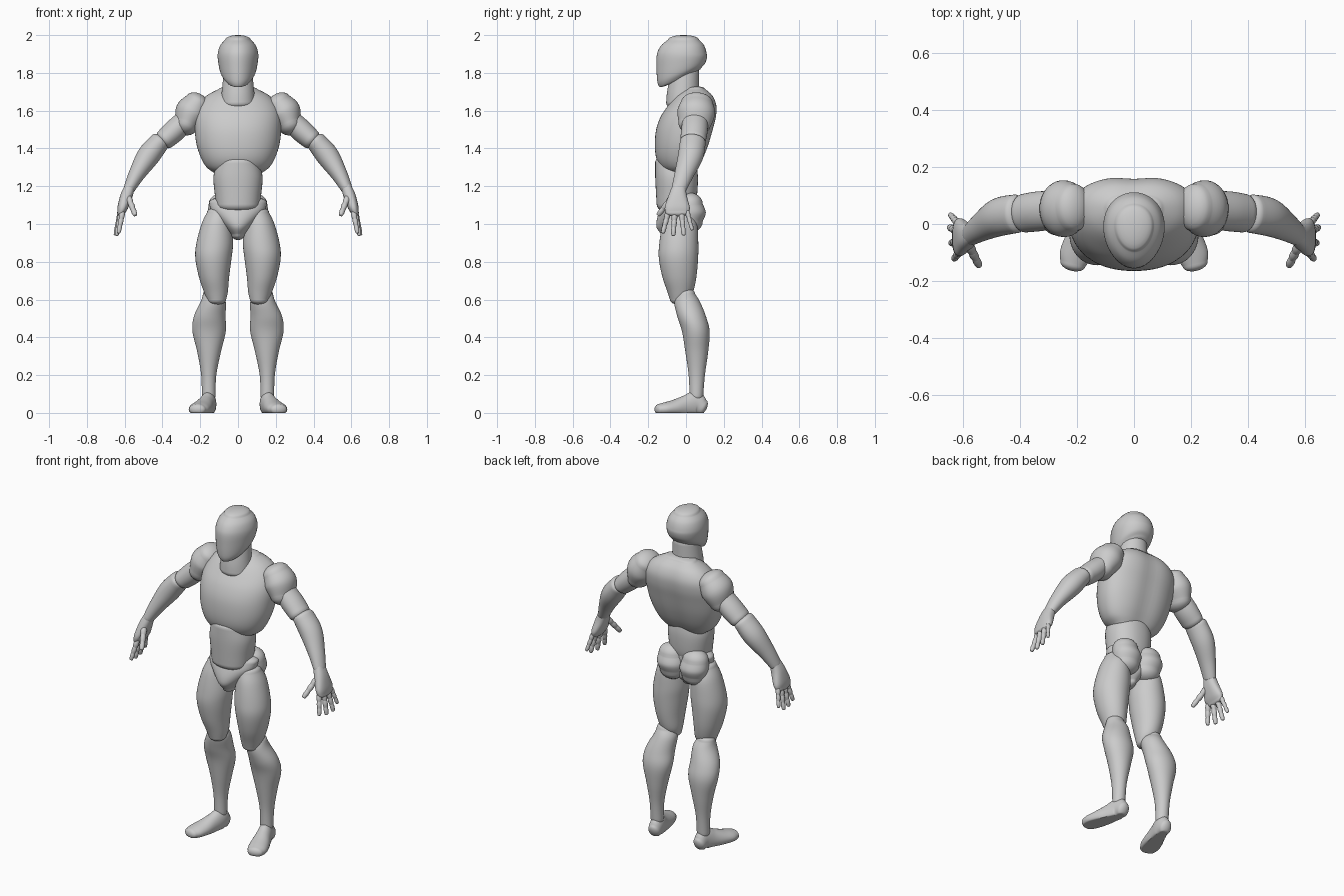
import bpy, bmesh, math
from mathutils import Vector

cube = bpy.data.objects.get("Cube")
if cube:
    bpy.data.objects.remove(cube, do_unlink=True)

grey = bpy.data.materials.new("mannequin_grey")
grey.use_nodes = True
colour = (0.6, 0.6, 0.6, 1)
grey.diffuse_color = colour
grey.node_tree.nodes["Principled BSDF"].inputs["Base Color"].default_value = colour

UP = Vector((0, 0, 1))
BACK = Vector((0, 1, 0))
parts = []


def resample(rings, steps):
    """Smooth the ring list with a Catmull-Rom spline."""
    padded = [rings[0]] + list(rings) + [rings[-1]]
    result = []
    for a, b, c, d in zip(padded, padded[1:], padded[2:], padded[3:]):
        for step in range(steps):
            t = step / steps
            result.append([
                q + t * (r - p) / 2
                + t * t * (p - 2.5 * q + 2 * r - s / 2)
                + t ** 3 * (3 * q - p - 3 * r + s) / 2
                for p, q, r, s in zip(a, b, c, d)])
    return result + [list(rings[-1])]


def loft(name, rings, caps, side=1, level=True, ref=BACK, power=2.0,
         egg=0.0, deform=None, segments=40, steps=5):
    """Skin rings of (x, y, z, half width, half depth), with domed ends."""
    rows = resample(rings, steps)
    centres = [Vector(row[:3]) for row in rows]
    sections = []
    for i, row in enumerate(rows):
        along = UP if level else (
            centres[min(i + 1, len(rows) - 1)] - centres[max(i - 1, 0)]).normalized()
        sections.append((centres[i], along, row[3], row[4]))

    # Rounded ends
    turns = [k * math.pi / 12 for k in range(1, 6)]
    domes = []
    for (c, along, w, d), height in ((sections[0], -caps[0]), (sections[-1], caps[1])):
        domes.append([(c + along * height * math.sin(a), along,
                       w * math.cos(a), d * math.cos(a)) for a in turns])
    tips = [sections[0][0] - sections[0][1] * caps[0],
            sections[-1][0] + sections[-1][1] * caps[1]]
    sections = domes[0][::-1] + sections + domes[1]

    bm = bmesh.new()

    def place(point):
        if deform:
            point = deform(point)
        return bm.verts.new((point.x * side, point.y, point.z))

    loops = []
    for c, along, w, d in sections:
        across = ref.cross(along).normalized()
        depth = along.cross(across)
        loop = []
        for k in range(segments):
            a = 2 * math.pi * k / segments
            u = math.copysign(abs(math.cos(a)) ** (2 / power), math.cos(a))
            v = math.copysign(abs(math.sin(a)) ** (2 / power), math.sin(a))
            loop.append(place(c + across * (w * u * (1 + egg * v)) + depth * (d * v)))
        loops.append(loop)
    for low, high in zip(loops, loops[1:]):
        for k in range(segments):
            n = (k + 1) % segments
            bm.faces.new((low[k], low[n], high[n], high[k]))
    for tip, loop in zip(tips, (loops[0], loops[-1])):
        pole = place(tip)
        for k in range(segments):
            bm.faces.new((pole, loop[k], loop[(k + 1) % segments]))
    bmesh.ops.recalc_face_normals(bm, faces=bm.faces)
    mesh = bpy.data.meshes.new(name)
    bm.to_mesh(mesh)
    bm.free()
    mesh.materials.append(grey)
    obj = bpy.data.objects.new(name, mesh)
    bpy.context.collection.objects.link(obj)
    parts.append(obj)
    return obj


def slope_jaw(p):
    """Tilt the underside of the head down towards the chin."""
    amount = max(0, min(1, (1.9 - p.z) / 0.12))
    return Vector((p.x, p.y, p.z + 0.45 * amount * (p.y + 0.03)))


def groove_spine(p):
    """Press a shallow groove down the middle of the back."""
    dip = 0.01 * math.exp(-(p.x / 0.06) ** 2) if p.y > 0.03 else 0
    return Vector((p.x, p.y - dip, p.z))


def flatten_sole(p):
    return Vector((p.x, p.y, max(p.z, 0)))


# Head and neck
loft("head", [(0, -.03, 1.775, .075, .11), (0, -.026, 1.80, .093, .126),
              (0, -.023, 1.85, .104, .133), (0, -.022, 1.90, .107, .132),
              (0, -.018, 1.945, .094, .114), (0, -.013, 1.975, .068, .083)],
     (.012, .025), egg=.1, deform=slope_jaw)
loft("neck", [(0, -.015, 1.64, .092, .09), (0, -.015, 1.70, .086, .085),
              (0, -.005, 1.81, .075, .075)], (.04, .02))

# Trunk
loft("chest", [(0, -.025, 1.27, .125, .075), (0, -.032, 1.30, .165, .103),
               (0, -.03, 1.35, .195, .128), (0, -.02, 1.42, .218, .145),
               (0, -.005, 1.50, .228, .153), (0, .016, 1.57, .228, .149),
               (0, .037, 1.63, .21, .13), (0, .047, 1.68, .165, .1),
               (0, .05, 1.715, .10, .06)],
     (.015, .015), power=2.25, egg=.08, deform=groove_spine, segments=64)
loft("abdomen", [(0, -.055, 1.10, .115, .10), (0, -.05, 1.15, .122, .108),
                 (0, -.05, 1.25, .13, .113), (0, -.055, 1.33, .11, .108)],
     (.045, .035), power=2.2)
loft("pelvis", [(0, -.06, .945, .035, .07), (0, -.055, .98, .066, .10),
                (0, -.052, 1.02, .102, .103), (0, -.045, 1.07, .142, .095),
                (0, -.035, 1.115, .153, .085)], (.03, .035))

for label, side in (("left", 1), ("right", -1)):
    def limb(part, rings, caps, **options):
        loft(label + "_" + part, rings, caps, side=side, **options)

    # Leg
    limb("buttock", [(.073, .022, 1.015, .075, .067), (.076, .03, 1.06, .083, .075),
                     (.08, .022, 1.105, .075, .067)], (.06, .06))
    limb("thigh", [(.10, -.035, 1.06, .065, .07), (.113, -.033, 1.0, .08, .092),
                   (.123, -.038, .9, .097, .103), (.13, -.04, .82, .096, .104),
                   (.127, -.035, .72, .08, .09), (.117, -.03, .64, .063, .068),
                   (.113, -.035, .6, .05, .05)][::-1], (.028, .03))
    limb("lower_leg", [(.155, .055, .09, .036, .036), (.155, .057, .2, .04, .043),
                       (.153, .057, .32, .062, .06), (.153, .052, .43, .088, .073),
                       (.15, .03, .51, .084, .076), (.131, .005, .59, .066, .068),
                       (.135, 0, .63, .05, .048)], (.03, .03))
    limb("foot", [(.152, .085, .03, .036, .045), (.155, .05, .045, .04, .067),
                  (.17, 0, .035, .045, .058), (.19, -.06, .025, .054, .045),
                  (.207, -.11, .02, .055, .036), (.215, -.14, .018, .045, .03)],
         (.025, .025), level=False, ref=UP, deform=flatten_sole)

    # Arm
    limb("shoulder", [(.215, .058, 1.64, .07, .085), (.247, .054, 1.59, .086, .10),
                      (.273, .045, 1.53, .064, .086)], (.05, .06), level=False)
    limb("upper_arm", [(.25, .05, 1.58, .05, .065), (.33, .045, 1.50, .06, .07),
                       (.385, .038, 1.45, .055, .068)], (.03, .04), level=False)
    limb("forearm", [(.415, .036, 1.435, .054, .068), (.475, .024, 1.36, .06, .067),
                     (.535, -.01, 1.265, .044, .051), (.574, -.036, 1.19, .031, .04)],
         (.03, .02), level=False)

    # Hand
    limb("palm", [(.572, -.036, 1.2, .027, .035), (.59, -.043, 1.15, .032, .048),
                  (.61, -.046, 1.09, .028, .066), (.62, -.046, 1.06, .02, .062)],
         (.02, .02), level=False, power=2.4)
    digits = [("index_finger", (.612, -.095, 1.06), (.632, -.122, .956), .014),
              ("middle_finger", (.62, -.06, 1.055), (.642, -.067, .943), .0145),
              ("ring_finger", (.623, -.024, 1.055), (.648, -.012, .945), .014),
              ("little_finger", (.622, .006, 1.065), (.645, .032, .972), .012),
              ("thumb", (.58, -.075, 1.14), (.545, -.145, 1.05), .016)]
    for name, base, tip, radius in digits:
        start, end = Vector(base), Vector(tip)
        for joint, size in enumerate((1.1, 1, .9)):
            a, b = start.lerp(end, joint / 3), start.lerp(end, (joint + 1) / 3)
            r = radius * size
            limb(f"{name}_{joint + 1}",
                 [(*a, r * .9, r * .9), (*a.lerp(b, .5), r, r), (*b, r * .8, r * .8)],
                 (r * .5, r * .5), level=False, segments=16, steps=3)

# Smooth shading that keeps the sole edge crisp
bpy.ops.object.select_all(action="DESELECT")
for obj in parts:
    obj.select_set(True)
bpy.context.view_layer.objects.active = parts[0]
bpy.ops.object.shade_smooth_by_angle(angle=math.radians(50))
